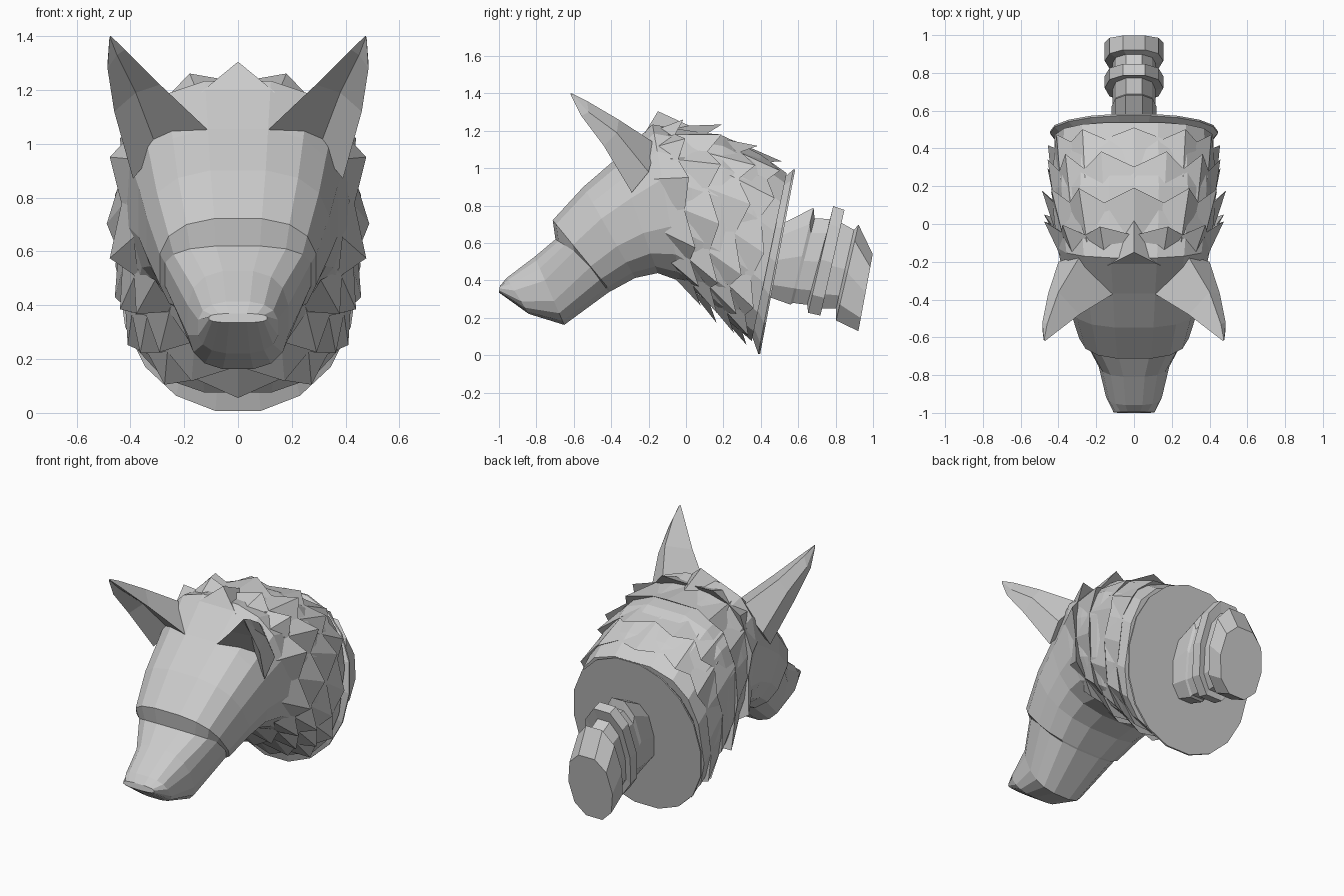
import bpy, bmesh
from math import sin, cos, pi
from mathutils import Vector

if "Cube" in bpy.data.objects:
    bpy.data.objects.remove(bpy.data.objects["Cube"])


def section_point(s, a, power, scale=1.0):
    """Point at angle a on a tilted rounded section:
    top y,z / bottom y,z / half width / optional height squash of the upper half."""
    ty, tz, by, bz, hw = s[:5]
    u = abs(cos(a)) ** power * (1 if cos(a) >= 0 else -1) * scale
    v = abs(sin(a)) ** power * (1 if sin(a) >= 0 else -1) * scale
    vz = v * s[5] if len(s) > 5 and v > 0 else v
    return Vector((hw * u, (ty + by) / 2 + v * (ty - by) / 2, (tz + bz) / 2 + vz * (tz - bz) / 2))


def finish(name, bm):
    bmesh.ops.recalc_face_normals(bm, faces=bm.faces)
    me = bpy.data.meshes.new(name)
    bm.to_mesh(me)
    bm.free()
    ob = bpy.data.objects.new(name, me)
    bpy.context.collection.objects.link(ob)
    return ob


def skin(name, rings):
    """Join closed rings of points with quads and cap both ends."""
    bm = bmesh.new()
    loops = [[bm.verts.new(p) for p in r] for r in rings]
    n = len(loops[0])
    for r0, r1 in zip(loops, loops[1:]):
        for i in range(n):
            j = (i + 1) % n
            bm.faces.new((r0[i], r0[j], r1[j], r1[i]))
    bm.faces.new(loops[0])
    bm.faces.new(loops[-1])
    return finish(name, bm)


def loft(name, sections, n, power, shift=0.0):
    return skin(name, [[section_point(s, 2 * pi * (i + shift) / n, power) for i in range(n)]
                       for s in sections])


# head: muzzle, brow step (same outline, upper half squashed), skull and neck
HEAD = [
    (-.995, .37, -1.0, .335, .11),
    (-.96, .415, -.84, .22, .15),
    (-.81, .53, -.65, .16, .19),
    (-.70, .725, -.41, .335, .275, .47),
    (-.715, .725, -.40, .34, .295),
    (-.55, .905, -.27, .41, .345),
    (-.37, 1.06, -.15, .435, .375),
    (-.18, 1.24, -.03, .39, .41),
    (.00, 1.21, .08, .31, .43),
    (.20, 1.18, .17, .22, .44),
    (.40, 1.08, .27, .14, .43),
    (.54, .98, .35, .07, .425),
]
POWER = .74
loft("head", HEAD, 16, POWER, .5)


def on_head(t, a, scale):
    i = min(int(t), len(HEAD) - 2)
    f = t - i
    s = [p + (q - p) * f for p, q in zip(HEAD[i][:5], HEAD[i + 1][:5])]
    return section_point(s, a, POWER, scale)


# mane: overlapping rows of broad pointed tufts swept back over the skull
bm = bmesh.new()
N = 12
ROWS = [(6.75, 7.6, 7.95, 1.14), (7.4, 8.5, 8.95, 1.11),
        (8.3, 9.4, 9.9, 1.09), (9.2, 10.3, 10.75, 1.07)]
for k, (t0, t1, t2, out) in enumerate(ROWS):
    for i in range(N):
        a = pi / 2 + 2 * pi * (i + .5 * ((k + 1) % 2)) / N
        h = pi / N * 1.2
        pts = (on_head(t0, a, .99), on_head(t1, a - h, 1.0),
               on_head(t2, a, out), on_head(t1, a + h, 1.0))
        f, l, tip, r = [bm.verts.new(p) for p in pts]
        for tri in ((f, l, tip), (f, tip, r), (l, r, tip), (f, r, l)):
            bm.faces.new(tri)
# crest tuft on top of the forehead
pts = [(-.14, -.22, 1.19), (.14, -.22, 1.19), (0, -.15, 1.305), (0, .1, 1.19)]
q = [bm.verts.new(p) for p in pts]
for t in ((0, 1, 2), (1, 3, 2), (3, 0, 2), (0, 3, 1)):
    bm.faces.new([q[i] for i in t])
finish("mane", bm)

# collar plate behind the mane
loft("collar", [(.53, .96, .35, .10, .40), (.575, 1.0, .385, .0, .445),
                (.585, 1.0, .395, .0, .445)], 18, .95)

# handle stub with raised bands
loft("handle", [
    (.48, .68, .42, .31, .155), (.53, .72, .45, .30, .12),
    (.685, .80, .555, .26, .12), (.69, .74, .57, .27, .115),
    (.775, .74, .645, .26, .115), (.79, .81, .65, .215, .155),
    (.85, .79, .716, .20, .155), (.83, .72, .72, .24, .115),
    (.90, .68, .80, .24, .115), (.925, .71, .80, .175, .155),
    (1.0, .55, .92, .12, .155)], 10, .85)

# ears: hollow-fronted horns; ring order is inner edge, hollow, outer edge, back outer, back
EAR = [
    [(.11, -.37, 1.05), (.30, -.25, .98), (.39, -.29, .87), (.40, -.20, .98), (.28, -.16, 1.13)],
    [(.29, -.48, 1.22), (.38, -.41, 1.19), (.46, -.44, 1.12), (.455, -.37, 1.19), (.40, -.36, 1.26)],
    [(.42, -.58, 1.35), (.45, -.56, 1.33), (.485, -.56, 1.28), (.485, -.52, 1.30), (.46, -.53, 1.36)],
    [(.472, -.62, 1.40), (.475, -.615, 1.395), (.478, -.615, 1.39), (.478, -.61, 1.395), (.475, -.61, 1.40)],
]
for name, side in (("ear_right", 1), ("ear_left", -1)):
    skin(name, [[(x * side, y, z) for x, y, z in r] for r in EAR])
